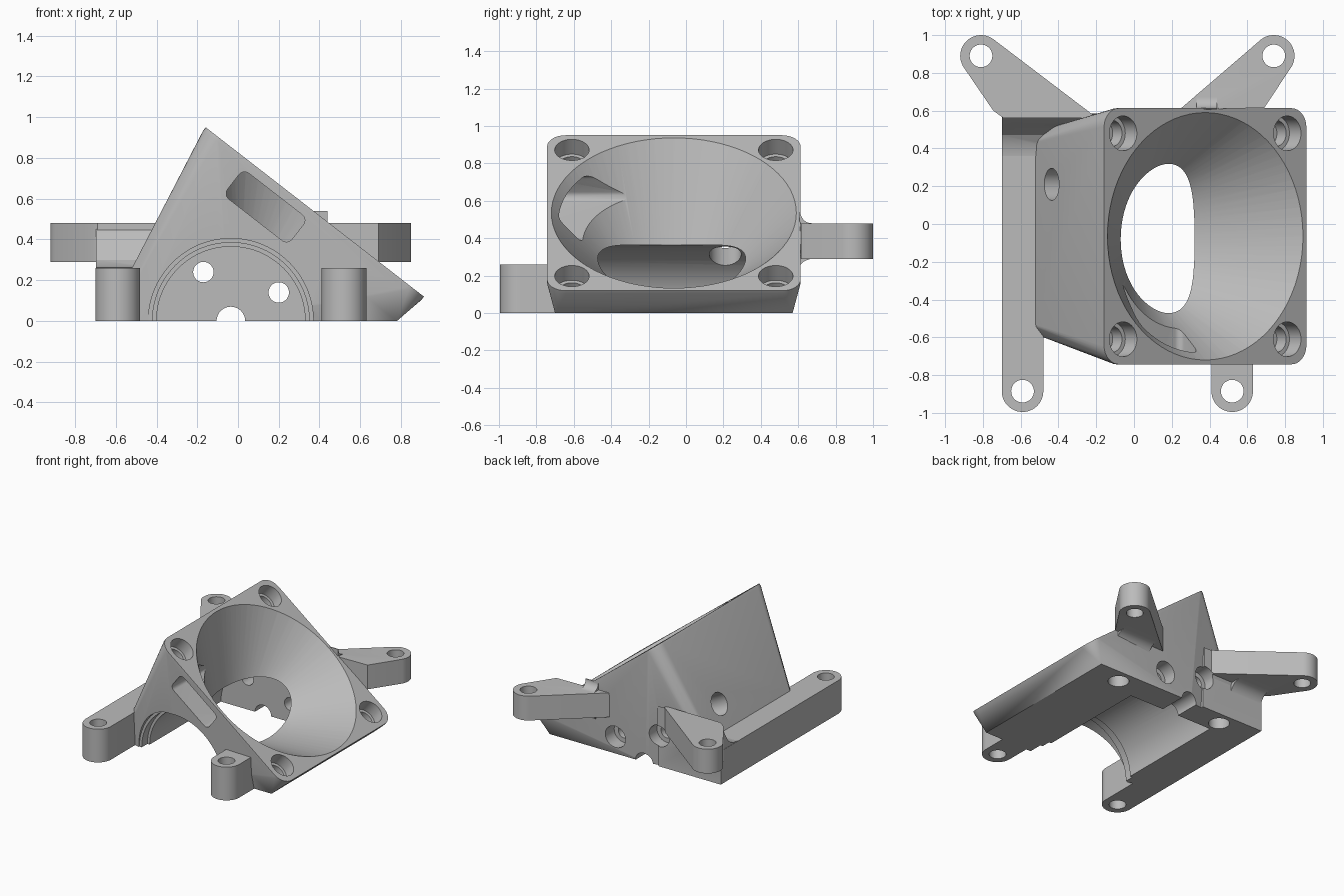
import bpy, bmesh, math
from mathutils import Vector

old = bpy.data.objects.get("Cube")
if old:
    bpy.data.objects.remove(old, do_unlink=True)

grey = bpy.data.materials.new("plain grey")
grey.use_nodes = True
grey.diffuse_color = (0.5, 0.5, 0.5, 1)
grey.node_tree.nodes["Principled BSDF"].inputs["Base Color"].default_value = (0.5, 0.5, 0.5, 1)

# Tilted fan plate frame: centre, in-plane direction, inward normal
C = Vector((0.377, -0.065, 0.535))
U = Vector((0.79, 0, -0.613)).normalized()
N = Vector((U.z, 0, -U.x))
Y = Vector((0, 1, 0))
HALF = 0.678
MOTOR_X = -0.035


def finish(name, bm):
    bmesh.ops.recalc_face_normals(bm, faces=bm.faces)
    mesh = bpy.data.meshes.new(name)
    bm.to_mesh(mesh)
    bm.free()
    mesh.materials.append(grey)
    obj = bpy.data.objects.new(name, mesh)
    bpy.context.collection.objects.link(obj)
    return obj


def hull(name, points):
    bm = bmesh.new()
    for p in points:
        bm.verts.new(p)
    bmesh.ops.convex_hull(bm, input=bm.verts)
    loose = [v for v in bm.verts if not v.link_faces]
    bmesh.ops.delete(bm, geom=loose, context='VERTS')
    bmesh.ops.dissolve_limit(bm, angle_limit=0.003, verts=bm.verts, edges=bm.edges)
    return finish(name, bm)


def ring(centre, a, b, ra, rb=None, n=48):
    rb = rb or ra
    return [Vector(centre) + a * ra * math.cos(t) + b * rb * math.sin(t)
            for t in (2 * math.pi * i / n for i in range(n))]


def cylinder(name, start, end, r, n=48):
    start, end = Vector(start), Vector(end)
    axis = (end - start).normalized()
    a = axis.orthogonal().normalized()
    b = axis.cross(a)
    return hull(name, ring(start, a, b, r, n=n) + ring(end, a, b, r, n=n))


def side_prism(name, yz, x0, x1):
    bm = bmesh.new()
    face = bm.faces.new([bm.verts.new((x0, y, z)) for y, z in yz])
    res = bmesh.ops.extrude_face_region(bm, geom=[face])
    moved = [g for g in res["geom"] if isinstance(g, bmesh.types.BMVert)]
    bmesh.ops.translate(bm, verts=moved, vec=(x1 - x0, 0, 0))
    return finish(name, bm)


def combine(target, other, operation):
    mod = target.modifiers.new(operation, 'BOOLEAN')
    mod.operation, mod.solver, mod.object = operation, 'EXACT', other
    deps = bpy.context.evaluated_depsgraph_get()
    mesh = bpy.data.meshes.new_from_object(target.evaluated_get(deps))
    target.modifiers.clear()
    target.data = mesh
    bpy.data.objects.remove(other, do_unlink=True)


def arm(name, x, y, z0, z1, roots):
    pts = []
    for z in (z0, z1):
        pts += ring((x, y, z), Vector((1, 0, 0)), Y, 0.11)
        pts += [Vector((rx, ry, z)) for rx, ry in roots]
    return hull(name, pts)


# Main body: rounded square plate tapering into the base
plate = []
for su in (-1, 1):
    for sy in (-1, 1):
        c = C + U * su * (HALF - 0.1) + Y * sy * (HALF - 0.1)
        for depth in (0, 0.02):
            plate += ring(c + N * depth, U, Y, 0.1, n=32)
base = [(0.78, -0.70, 0), (0.78, 0.57, 0), (-0.05, 0.57, 0), (-0.61, 0.46, 0), (-0.655, 0.40, 0),
        (-0.655, -0.49, 0), (-0.61, -0.55, 0), (-0.05, -0.70, 0)]
body = hull("fan_duct_bracket", plate + [Vector(p) for p in base])

# Mounting arms: front feet, long side rail, raised back arms
posts = [(-0.59, -0.885, 0, 0.26), (0.52, -0.885, 0, 0.26),
         (-0.81, 0.89, 0.29, 0.48), (0.74, 0.89, 0.29, 0.48)]
roots = [[(-0.70, 0.57), (-0.48, 0.57)],
         [(0.41, -0.6), (0.63, -0.6)],
         [(-0.745, 0.6), (-0.69, 0.56), (-0.22, 0.56), (-0.22, 0.58)],
         [(0.24, 0.605), (0.69, 0.615)]]
names = ["side_rail", "front_foot", "back_arm_long", "back_arm_short"]
parts = [arm(n, *p, r) for n, p, r in zip(names, posts, roots)]


# Concave fillets where the arms meet the body
def fillet(name, y, z, size, up, back, x0, x1):
    pts = [(y - back, z - up * 0.02), (y + size, z - up * 0.02)]
    for i in range(9):
        t = math.pi / 2 * i / 8
        pts.append((y + size - size * math.sin(t), z + up * size * (1 - math.cos(t))))
    pts.append((y - back, z + up * size))
    return side_prism(name, pts, x0, x1)


parts += [fillet("upper_fillet", 0.612, 0.48, 0.06, 1, 0.006, 0.33, 0.44),
          fillet("lower_fillet", 0.59, 0.29, 0.09, -1, 0.04, 0.36, 0.66),
          fillet("long_arm_fillet", 0.565, 0.29, 0.1, -1, 0.04, -0.697, -0.42)]

# Back wall foot, rising in a curved ramp from the rail to the long arm
ramp = [(0.36, 0), (0.36, 0.262), (0.42, 0.27), (0.47, 0.30), (0.51, 0.36),
        (0.54, 0.42), (0.57, 0.46), (0.585, 0.478), (0.585, 0.3), (0.569, 0.27), (0.569, 0)]
parts.append(side_prism("rail_ramp", ramp, -0.698, -0.16))
for p in parts:
    combine(body, p, 'UNION')

# Air duct from the round fan opening down to the motor cavity
end_c = Vector((0.13, -0.08, 0.22))
end_u = Vector((0.2, 0, -0.14))


def duct_ring(t):
    centre = C.lerp(end_c, t)
    half_u = (U * 0.655).lerp(end_u, t)
    half_y = 0.655 + (0.32 - 0.655) * t
    return ring(centre, half_u, Y, 1, half_y, n=80)


cuts = [hull("duct_cutter", duct_ring(-0.01) + duct_ring(1.2))]

# Motor cavity with a stepped mouth, and the shaft notch
for r, y0, y1 in ((0.365, -1.2, 0.36), (0.385, -1.2, -0.52), (0.405, -1.2, -0.59), (0.07, 0.2, 0.8)):
    cuts.append(cylinder("motor_cutter", (MOTOR_X, y0, 0), (MOTOR_X, y1, 0), r, 80))

# Counterbored screw holes through the back wall
for x, z in ((-0.17, 0.24), (0.2, 0.14)):
    cuts.append(cylinder("back_hole", (x, 0.2, z), (x, 0.9, z), 0.05))
    cuts.append(cylinder("back_counterbore", (x, 0.48, z), (x, 0.75, z), 0.085))

# Fan screw holes
for su in (-1, 1):
    for sy in (-1, 1):
        c = C + U * su * 0.55 + Y * sy * 0.545
        cuts.append(cylinder("fan_hole", c - N * 0.05, c + N * 0.1, 0.092))
        cuts.append(cylinder("fan_pilot", c - N * 0.05, c + N * 0.18, 0.07))

# Slanted window in the front side
slot = []
for su in (-1, 1):
    for sn in (-1, 1):
        c = Vector((0.135, 0, 0.56)) + U * su * 0.165 + N * sn * 0.045
        for y in (-1, -0.28):
            slot += ring(c + Y * y, U, N, 0.035, n=24)
cuts.append(hull("window_cutter", slot))

# Cable hole in the sloping side, blind holes underneath
h, axis = Vector((-0.43, 0.21, 0.42)), Vector((0.89, 0, -0.46))
cuts.append(cylinder("cable_hole", h - axis * 0.1, h + axis * 0.32, 0.085))
for x in (-0.40, 0.53):
    cuts.append(cylinder("base_hole", (x, 0.46, -0.1), (x, 0.46, 0.12), 0.075))

# Mounting holes
for x, y, z0, z1 in posts:
    cuts.append(cylinder("post_hole", (x, y, z0 - 0.1), (x, y, z1 + 0.1), 0.06))
for c in cuts:
    combine(body, c, 'DIFFERENCE')

bpy.ops.object.select_all(action='DESELECT')
body.select_set(True)
bpy.context.view_layer.objects.active = body
bpy.ops.object.shade_smooth_by_angle(angle=math.radians(25))
